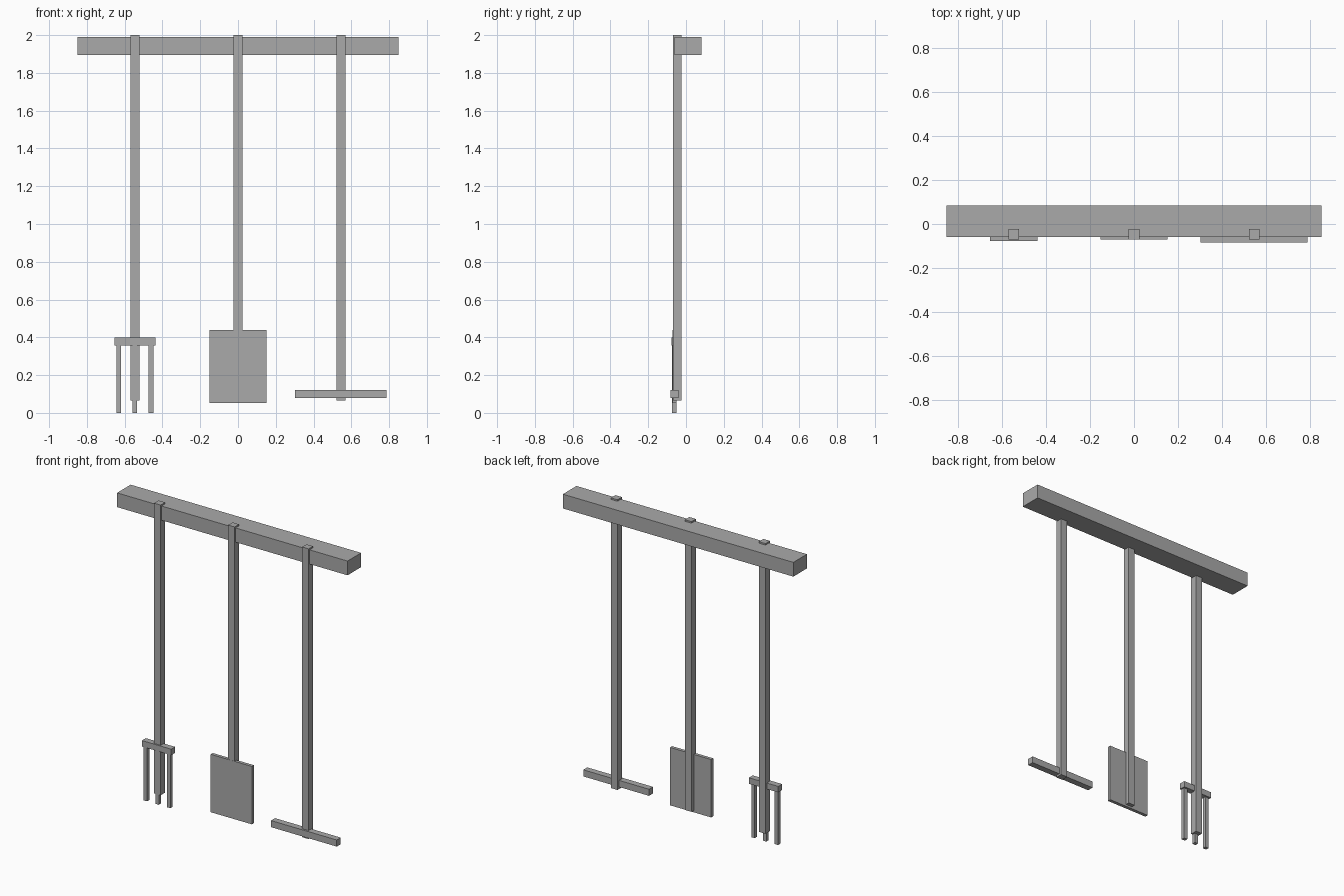
import bpy

default_cube = bpy.data.objects.get("Cube")
if default_cube:
    bpy.data.objects.remove(default_cube, do_unlink=True)

grey = bpy.data.materials.new("plain_grey")
grey.use_nodes = True
colour = (0.4, 0.4, 0.4, 1)
grey.diffuse_color = colour
grey.node_tree.nodes["Principled BSDF"].inputs["Base Color"].default_value = colour


def box(name, x, y, z):
    """Add a box spanning the given (low, high) range on each axis."""
    spans = (x, y, z)
    bpy.ops.mesh.primitive_cube_add(size=1, location=[(a + b) / 2 for a, b in spans])
    obj = bpy.context.object
    obj.name = name
    obj.scale = [b - a for a, b in spans]
    bpy.ops.object.transform_apply(location=False, rotation=False, scale=True)
    obj.data.materials.append(grey)
    return obj


def around(centre, width):
    return (centre - width / 2, centre + width / 2)


SPACING = 0.546

# Hanging rail
box("rail", (-0.85, 0.85), (-0.06, 0.083), (1.895, 1.99))

# Three identical handles, hung through the front of the rail
for tool, x in (("fork", -SPACING), ("spade", 0), ("rake", SPACING)):
    box(tool + "_handle", around(x, 0.048), (-0.07, -0.023), (0.065, 2))

# Fork head: crossbar and three tines
box("fork_crossbar", around(-SPACING, 0.216), (-0.078, -0.037), (0.358, 0.398))
for side, offset in (("right", -0.086), ("middle", 0), ("left", 0.086)):
    box(side + "_tine", around(-SPACING + offset, 0.025), (-0.073, -0.049), (0, 0.37))

# Spade blade
box("spade_blade", around(0, 0.303), (-0.071, -0.049), (0.052, 0.438))

# Rake head
box("rake_head", around(SPACING - 0.002, 0.485), (-0.083, -0.041), (0.078, 0.122))
